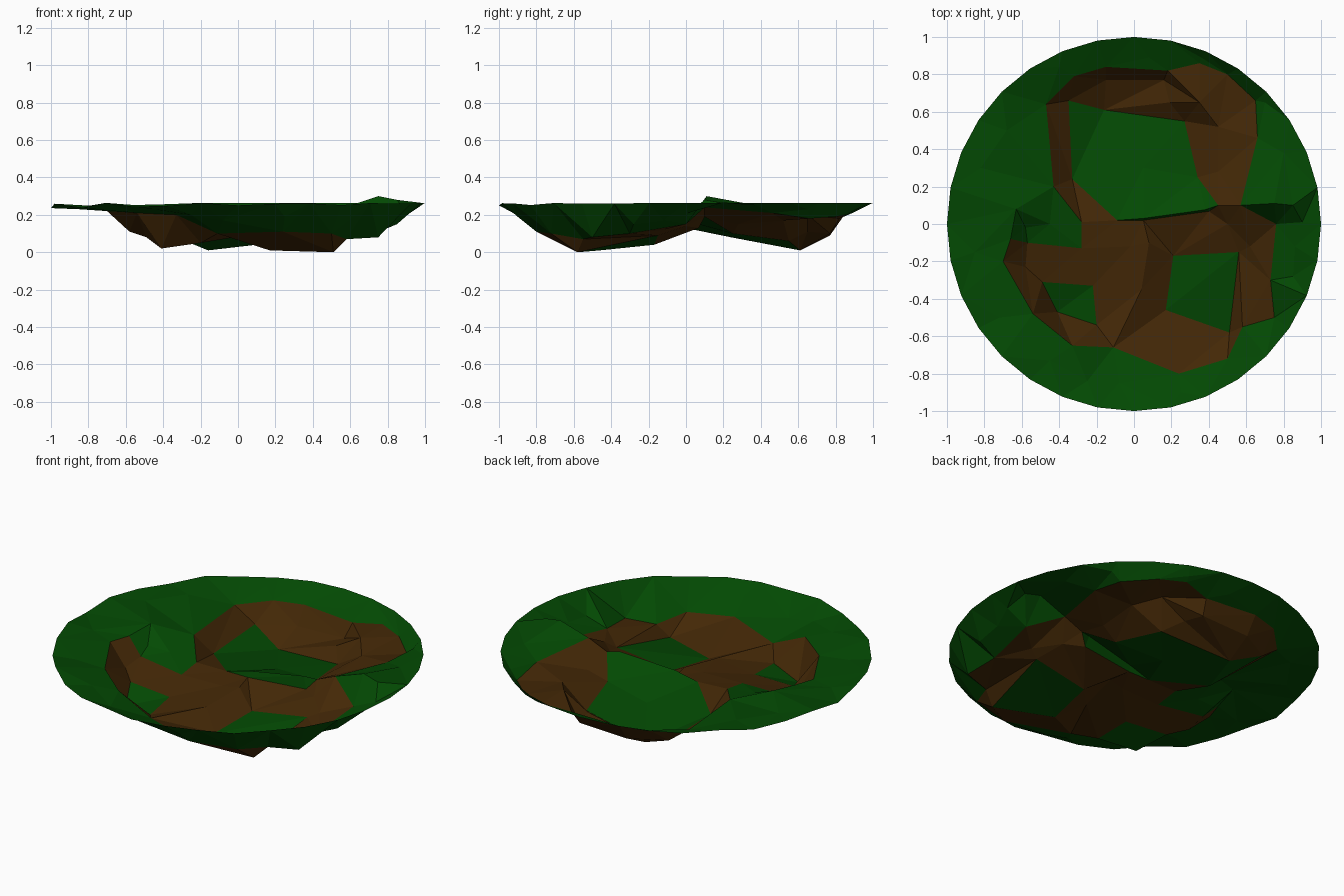
import bpy, math
from mathutils import Vector
from mathutils.geometry import delaunay_2d_cdt


def material(name, rgb):
    m = bpy.data.materials.new(name)
    m.diffuse_color = (*rgb, 1)
    return m


grass = material("grass_green", (0.001, 0.068, 0.001))
dirt = material("dirt_brown", (0.057, 0.021, 0.002))

# Round rim, slightly uneven towards the left and front
rim = []
for i in range(32):
    a = math.tau * i / 32
    x, y = math.cos(a), math.sin(a)
    dip = 0.014 * (1 + math.cos((i - 16) * 2.3)) * min(1, max(0, -x) + 0.5 * max(0, -y))
    rim.append((x, y, 0.264 - dip))

# Outer edge of the dirt trails
trail_edge = [
    (-0.47, 0.64, 0.18), (-0.32, 0.79, 0.19), (-0.15, 0.84, 0.19), (0.18, 0.82, 0.18),
    (0.35, 0.86, 0.20), (0.50, 0.80, 0.19), (0.65, 0.66, 0.18), (0.66, 0.46, 0.21),
    (0.57, 0.10, 0.24), (0.76, 0.00, 0.15), (0.73, -0.30, 0.10), (0.75, -0.50, 0.08),
    (0.58, -0.55, 0.07), (0.50, -0.72, 0.10), (0.24, -0.80, 0.11), (-0.11, -0.66, 0.10),
    (-0.33, -0.65, 0.20), (-0.54, -0.48, 0.21), (-0.70, -0.20, 0.22), (-0.66, -0.08, 0.22),
    (-0.57, -0.10, 0.13), (-0.28, -0.13, 0.11), (-0.28, 0.01, 0.13), (-0.43, 0.20, 0.18)]

# Grass islands enclosed by the trails
back_island = [
    (-0.35, 0.66, 0.09), (-0.16, 0.61, 0.01), (0.27, 0.55, 0.06), (0.34, 0.25, 0.10),
    (0.45, 0.10, 0.19), (0.40, 0.068, 0.13), (0.05, 0.02, 0.125), (-0.09, 0.02, 0.125),
    (-0.33, 0.24, 0.08)]
right_island = [(0.21, -0.17, 0.04), (0.56, -0.15, 0.09), (0.51, -0.58, 0.00), (0.17, -0.46, 0.01)]
left_island = [(-0.49, -0.31, 0.08), (-0.22, -0.33, 0.07), (-0.20, -0.54, 0.05), (-0.41, -0.47, 0.02)]

# Trail crests, the bank above the cross trail, and rises in the outer grass
trail_crests = [
    (-0.58, -0.23, 0.11), (-0.02, -0.12, 0.11), (0.08, -0.10, 0.12), (0.50, 0.00, 0.14),
    (0.04, -0.35, 0.09), (0.62, -0.12, 0.12), (0.35, 0.65, 0.20), (0.19, 0.65, 0.11),
    (0.45, 0.52, 0.17), (0.45, 0.28, 0.15), (-0.15, 0.77, 0.09), (0.16, 0.77, 0.10)]
grass_rises = [
    (0.05, 0.03, 0.16), (0.38, 0.076, 0.20), (0.05, 0.30, 0.07),
    (0.75, 0.11, 0.30), (0.85, 0.10, 0.28), (0.90, 0.01, 0.21), (0.86, -0.12, 0.17),
    (0.85, -0.28, 0.15), (0.25, -0.90, 0.19), (-0.08, -0.85, 0.17),
    (-0.25, -0.84, 0.20), (-0.45, -0.73, 0.23), (-0.72, -0.50, 0.225), (-0.85, -0.15, 0.23),
    (-0.63, 0.08, 0.24), (-0.58, -0.02, 0.16), (-0.45, 0.00, 0.15), (-0.68, 0.50, 0.24),
    (-0.82, 0.30, 0.24), (-0.40, 0.84, 0.235), (0.08, 0.89, 0.21), (0.36, 0.89, 0.22),
    (0.70, 0.65, 0.23), (0.80, 0.38, 0.25)]


def inside(loop, x, y):
    """Even-odd test of a point against a closed outline."""
    hit = False
    for (ax, ay, _), (bx, by, _) in zip(loop, loop[1:] + loop[:1]):
        if (ay > y) != (by > y) and x < ax + (y - ay) * (bx - ax) / (by - ay):
            hit = not hit
    return hit


# Triangulate everything, keeping the trail outlines as edges
points, edges = [], []
islands = (back_island, right_island, left_island)
for loop in (rim, trail_edge, *islands):
    start, n = len(points), len(loop)
    points += loop
    edges += [(start + i, start + (i + 1) % n) for i in range(n)]
# The bank crest stays a continuous edge
bank = len(points) + len(trail_crests)
edges.append((bank, bank + 1))
points += trail_crests + grass_rises

flat = [Vector(p[:2]) for p in points]
verts2d, _, faces, origin, _, _ = delaunay_2d_cdt(flat, edges, [], 0, 1e-5)
verts = []
for v, src in zip(verts2d, origin):
    if src:
        z = points[src[0]][2]
    else:
        z = min(points, key=lambda p: (p[0] - v.x) ** 2 + (p[1] - v.y) ** 2)[2]
    verts.append((v.x, v.y, z))

mesh = bpy.data.meshes.new("terrain")
mesh.from_pydata(verts, [], [list(f) for f in faces])
mesh.materials.append(grass)
mesh.materials.append(dirt)

# Dirt lies within the trail edge but outside the islands
for f in mesh.polygons:
    x, y = f.center.x, f.center.y
    on_trail = inside(trail_edge, x, y) and not any(inside(i, x, y) for i in islands)
    f.material_index = int(on_trail)
    f.use_smooth = False
    if f.normal.z < 0:
        f.flip()
mesh.update()

terrain = bpy.data.objects.new("terrain", mesh)
bpy.context.collection.objects.link(terrain)
